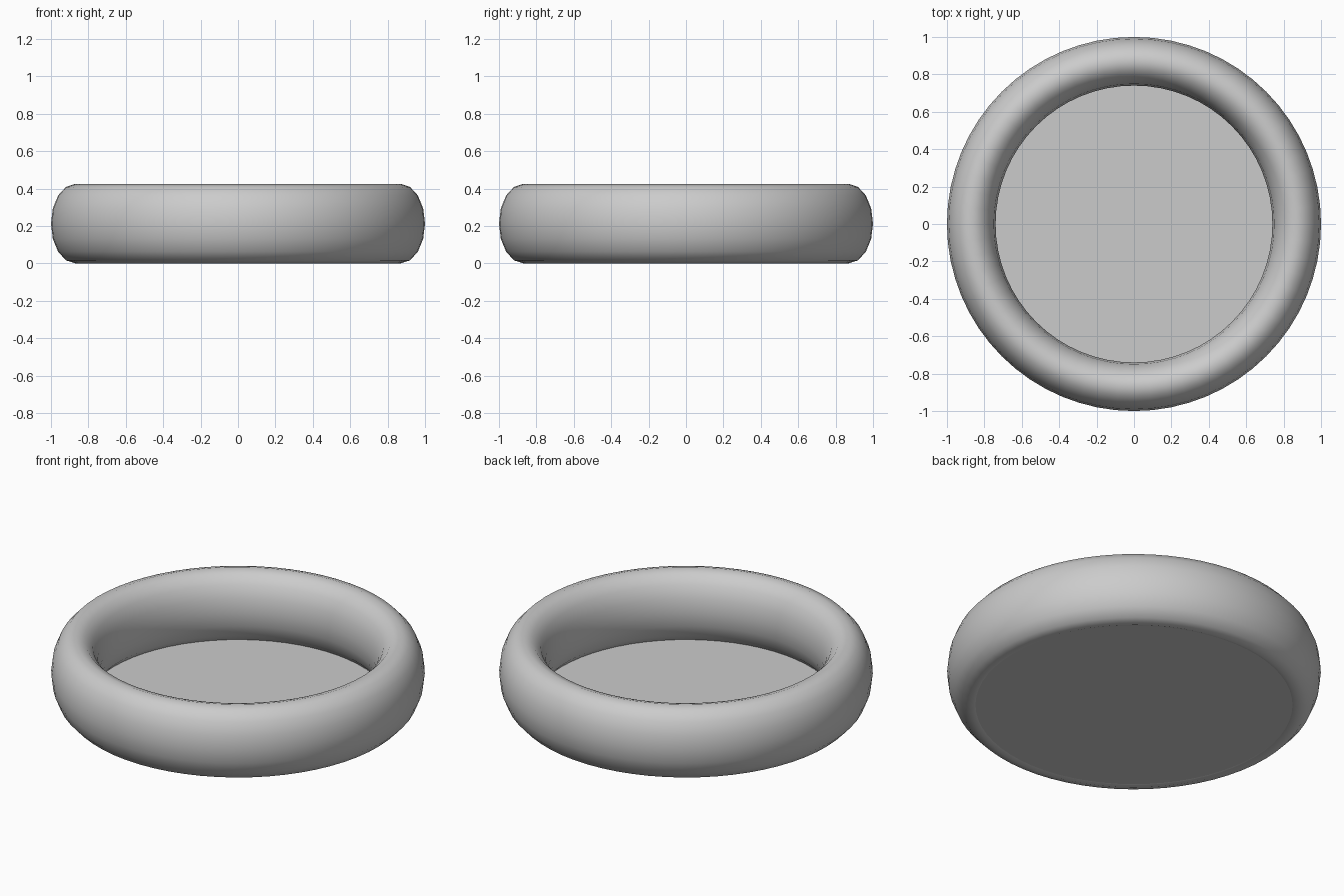
import bpy, bmesh
from math import cos, sin, pi

if "Cube" in bpy.data.objects:
    bpy.data.objects.remove(bpy.data.objects["Cube"])

SEG, SIDES = 64, 16            # steps around the ring, sides of the tube
R, A, B = 0.87, 0.13, 0.2125   # ring radius, tube half width, tube half height


def add_object(name, bm):
    bmesh.ops.recalc_face_normals(bm, faces=bm.faces)
    mesh = bpy.data.meshes.new(name)
    bm.to_mesh(mesh)
    bm.free()
    obj = bpy.data.objects.new(name, mesh)
    bpy.context.collection.objects.link(obj)
    return obj


# Padded wall: oval tube swept in a circle
bm = bmesh.new()
rings = []
for i in range(SEG):
    t = 2 * pi * i / SEG
    ring = []
    for j in range(SIDES):
        p = 2 * pi * j / SIDES
        r = R + A * cos(p)
        ring.append(bm.verts.new((r * cos(t), r * sin(t), B + B * sin(p))))
    rings.append(ring)
for i in range(SEG):
    a, b = rings[i], rings[(i + 1) % SEG]
    for j in range(SIDES):
        k = (j + 1) % SIDES
        bm.faces.new((a[j], b[j], b[k], a[k]))
for f in bm.faces:
    f.smooth = True
add_object("padded_wall", bm)

# Floor: thin disc tucked into the bottom of the wall
bm = bmesh.new()
bmesh.ops.create_cone(bm, cap_ends=True, segments=SEG, radius1=0.85, radius2=0.85, depth=0.015)
floor = add_object("floor", bm)
floor.location.z = 0.0145
